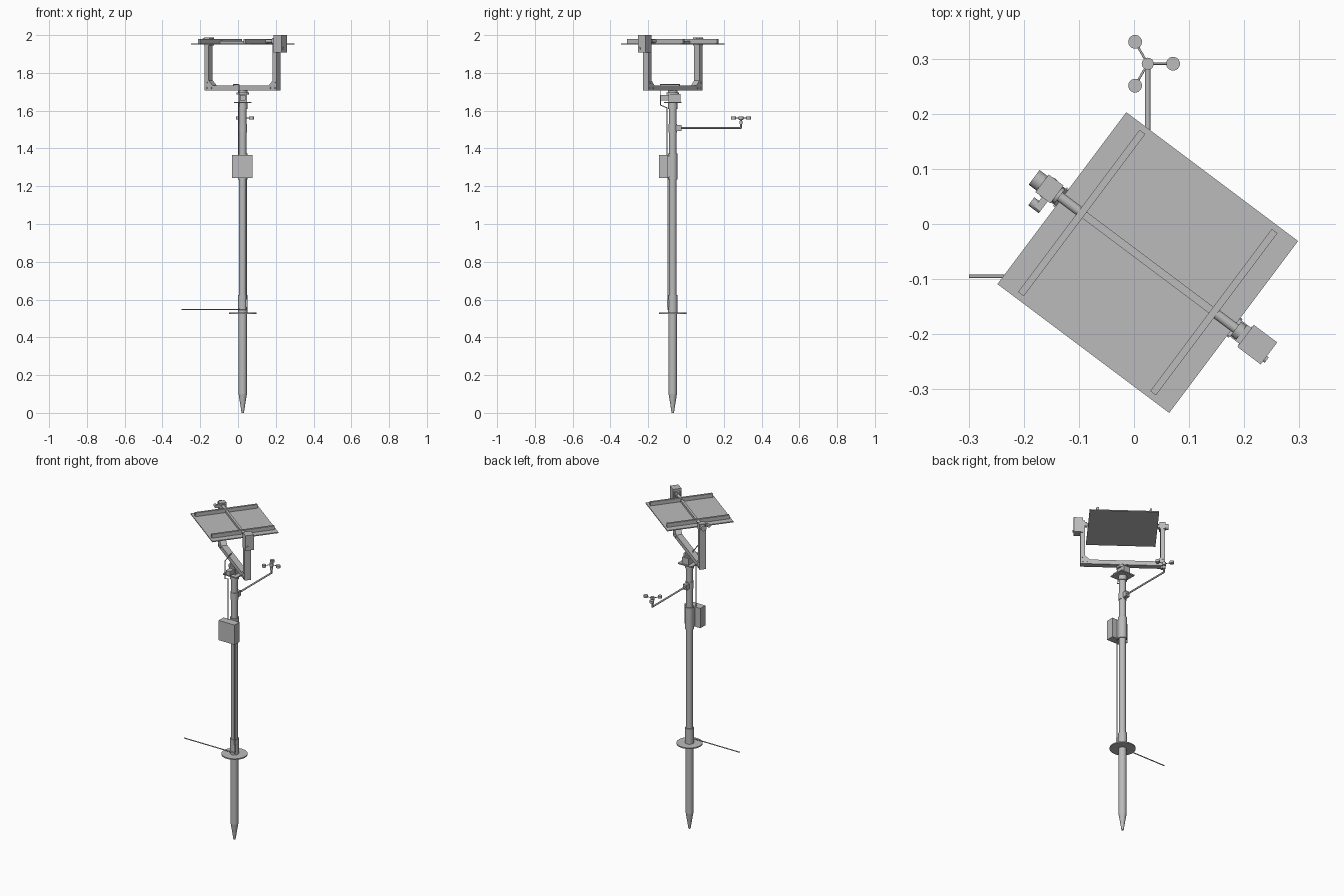
import bpy, bmesh, math
from mathutils import Matrix, Vector

old = bpy.data.objects.get("Cube")
if old:
    bpy.data.objects.remove(old, do_unlink=True)

grey = bpy.data.materials.new("matte grey")
grey.use_nodes = True
COLOUR = (0.5, 0.5, 0.5, 1)
grey.diffuse_color = COLOUR
grey.node_tree.nodes["Principled BSDF"].inputs["Base Color"].default_value = COLOUR

MAST = Matrix.Translation((0.025, -0.07, 0))           # mast axis, world aligned
HEAD = MAST @ Matrix.Rotation(-math.atan2(3, 4), 4, 'Z')  # turned tracker head


def finish(name, bm, frame, smooth=False):
    mesh = bpy.data.meshes.new(name)
    bmesh.ops.recalc_face_normals(bm, faces=bm.faces)
    bm.to_mesh(mesh)
    bm.free()
    mesh.transform(frame)
    mesh.materials.append(grey)
    obj = bpy.data.objects.new(name, mesh)
    bpy.context.collection.objects.link(obj)
    if smooth:
        bpy.ops.object.select_all(action='DESELECT')
        obj.select_set(True)
        bpy.context.view_layer.objects.active = obj
        bpy.ops.object.shade_smooth_by_angle(angle=math.radians(35))
    return obj


def box(name, low, high, frame=MAST):
    low, high = Vector(low), Vector(high)
    bm = bmesh.new()
    bmesh.ops.create_cube(bm, size=1, matrix=Matrix.Translation((low + high) / 2)
                          @ Matrix.Diagonal((*(high - low), 1)))
    return finish(name, bm, frame)


def rod(name, start, end, radius, frame=MAST, end_radius=None, sides=24):
    start, end = Vector(start), Vector(end)
    axis = end - start
    turn = axis.to_track_quat('Z', 'Y').to_matrix().to_4x4()
    bm = bmesh.new()
    bmesh.ops.create_cone(bm, cap_ends=True, segments=sides, radius1=radius,
                          radius2=radius if end_radius is None else end_radius,
                          depth=axis.length,
                          matrix=Matrix.Translation((start + end) / 2) @ turn)
    return finish(name, bm, frame, True)


def column(name, bottom, top, radius, end_radius=None):
    return rod(name, (0, 0, bottom), (0, 0, top), radius, end_radius=end_radius, sides=32)


def cable(name, points, radius=0.003):
    curve = bpy.data.curves.new(name, 'CURVE')
    curve.dimensions = '3D'
    curve.bevel_depth = radius
    curve.bevel_resolution = 2
    curve.use_fill_caps = True
    spline = curve.splines.new('POLY')
    spline.points.add(len(points) - 1)
    for point, co in zip(spline.points, points):
        point.co = (*co, 1)
    curve.materials.append(grey)
    obj = bpy.data.objects.new(name, curve)
    obj.matrix_world = MAST
    bpy.context.collection.objects.link(obj)


# Ground spike, foot disc and mast
column("spike_tip", 0, 0.1, 0.006, 0.022)
column("spike", 0.1, 0.53, 0.022)
column("foot_disc", 0.524, 0.531, 0.073)
column("mast_socket", 0.531, 0.625, 0.0245)
column("mast", 0.6, 1.64, 0.0195)
column("mast_top_collar", 1.61, 1.64, 0.024)

# Control box strapped to the mast
box("control_box", (-0.057, -0.073, 1.243), (0.052, -0.025, 1.365))
box("control_box_bracket", (-0.02, -0.03, 1.25), (0.02, 0, 1.36))
column("control_box_sleeve", 1.235, 1.373, 0.025)

# Wind meter on its boom
column("boom_clamp", 1.485, 1.53, 0.0225)
box("boom_mount", (-0.013, 0.015, 1.492), (0.013, 0.046, 1.524))
HUB_Y = 0.361
rod("boom", (0, 0.04, 1.508), (0, HUB_Y + 0.004, 1.508), 0.005)
rod("boom_riser", (0, HUB_Y, 1.508), (0, HUB_Y, 1.553), 0.0045)
rod("boom_riser_collar", (0, HUB_Y, 1.53), (0, HUB_Y, 1.545), 0.009)
rod("wind_hub", (0, HUB_Y, 1.55), (0, HUB_Y, 1.57), 0.011)
for i in range(3):
    a = math.tau * i / 3
    x, y = 0.046 * math.cos(a), HUB_Y + 0.046 * math.sin(a)
    rod("wind_arm", (0, HUB_Y, 1.561), (x, y, 1.561), 0.002, sides=12)
    rod("wind_cup", (x, y, 1.554), (x, y, 1.568), 0.0125)

# Turntable between mast and yoke
box("mast_plate", (-0.047, -0.047, 1.64), (0.047, 0.047, 1.647))
box("turntable_housing", (-0.022, -0.022, 1.647), (0.022, 0.04, 1.688))
box("turntable_motor", (-0.014, -0.065, 1.655), (0.014, -0.022, 1.682))
column("turntable_bearing", 1.686, 1.697, 0.034)
column("turntable_flange", 1.697, 1.707, 0.026)

# U-shaped yoke with corner gussets, cut as one profile
half = [(0.238, 1.706), (0.238, 1.985), (0.212, 1.985), (0.212, 1.76), (0.185, 1.733)]
outline = half + [(-x, z) for x, z in reversed(half)]
bm = bmesh.new()
face = bm.faces.new([bm.verts.new((x, -0.018, z)) for x, z in outline])
new = bmesh.ops.extrude_face_region(bm, geom=[face])["geom"]
bmesh.ops.translate(bm, vec=(0, 0.036, 0),
                    verts=[v for v in new if isinstance(v, bmesh.types.BMVert)])
finish("yoke", bm, HEAD)
for side in (-1, 1):
    for x, z in ((0.225, 1.72), (0.195, 1.72), (0.225, 1.75)):
        rod("yoke_bolt", (side * x, -0.021, z), (side * x, 0.021, z), 0.005, HEAD, sides=6)

# Panel, its two rails, cross bar and pivots
box("panel", (-0.195, -0.195, 1.95), (0.195, 0.195, 1.956), HEAD)
box("cross_bar", (-0.145, -0.007, 1.956), (0.145, 0.007, 1.97), HEAD)
for side in (-1, 1):
    lo, hi = sorted((side * 0.1435, side * 0.1565))
    box("panel_rail", (lo, -0.184, 1.956), (hi, 0.184, 1.979), HEAD)
    rod("pivot_shaft", (side * 0.15, 0, 1.968), (side * 0.215, 0, 1.968), 0.009, HEAD)
    rod("pivot_bearing", (side * 0.2, 0, 1.968), (side * 0.214, 0, 1.968), 0.016, HEAD)

# Tilt drive on one arm, motor and sensor on the other
box("tilt_drive", (0.222, -0.025, 1.907), (0.275, 0.025, 2.0), HEAD)
rod("tilt_drive_knob", (0.275, -0.012, 1.93), (0.279, -0.012, 1.93), 0.006, HEAD)
box("motor_mount", (-0.24, -0.02, 1.945), (-0.206, 0.02, 1.987), HEAD)
rod("tilt_motor", (-0.238, 0, 1.967), (-0.258, 0, 1.967), 0.0165, HEAD)
box("sensor_bracket", (-0.225, -0.043, 1.958), (-0.212, -0.015, 1.976), HEAD)
rod("sensor", (-0.212, -0.038, 1.967), (-0.236, -0.038, 1.967), 0.009, HEAD)

# Cables from head to box, and from box to the ground probe
cable("head_cable", [(-0.048, 0.036, 1.725), (-0.048, 0.036, 1.738), (-0.02, -0.066, 1.738),
                     (-0.02, -0.066, 1.63), (-0.022, -0.03, 1.615), (-0.022, -0.03, 1.36)])
cable("probe_cable", [(0.02, -0.025, 1.25), (0.02, -0.025, 0.548)], 0.0035)
rod("cable_gland", (0.02, -0.025, 0.56), (0.02, -0.025, 0.6), 0.006)
rod("ground_probe", (0.022, -0.025, 0.548), (-0.325, -0.025, 0.548), 0.003, sides=12)
